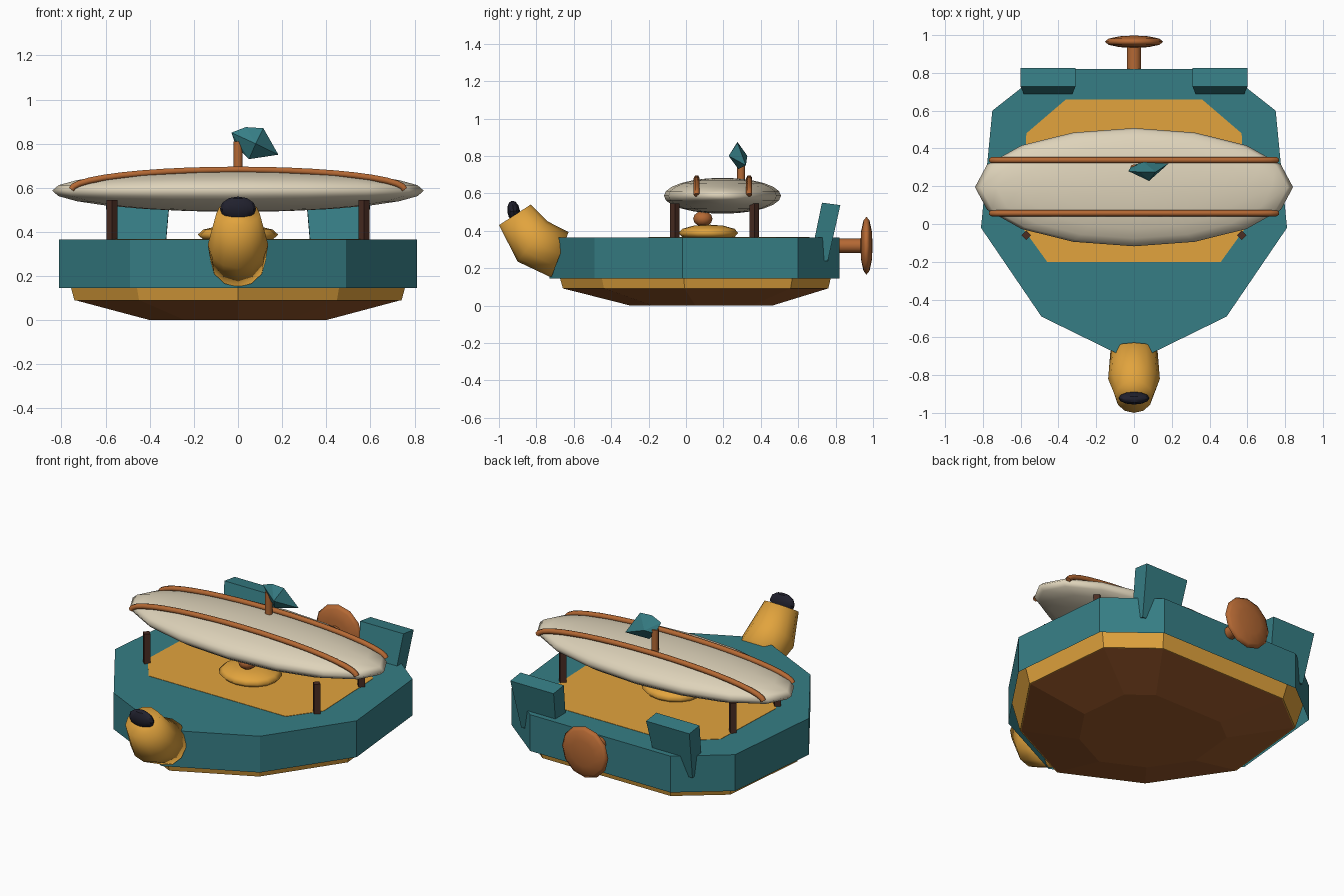
import bpy, bmesh, math
from mathutils import Vector, Matrix

if "Cube" in bpy.data.objects:
    bpy.data.objects.remove(bpy.data.objects["Cube"])


def material(name, rgb):
    m = bpy.data.materials.new(name)
    m.diffuse_color = (*rgb, 1)
    m.use_nodes = True
    m.node_tree.nodes["Principled BSDF"].inputs["Base Color"].default_value = m.diffuse_color
    return m


TEAL = material("teal", (0.037, 0.208, 0.235))
ORANGE = material("golden_orange", (0.76, 0.37, 0.047))
CREAM = material("cream", (0.73, 0.65, 0.49))
COPPER = material("copper", (0.46, 0.14, 0.034))
BROWN = material("keel_brown", (0.34, 0.104, 0.025))
DARK = material("post_brown", (0.07, 0.026, 0.017))
BLACK = material("near_black", (0.015, 0.015, 0.027))


def finish(bm, name, mat, smooth=None):
    bmesh.ops.recalc_face_normals(bm, faces=bm.faces)
    me = bpy.data.meshes.new(name)
    bm.to_mesh(me)
    bm.free()
    ob = bpy.data.objects.new(name, me)
    bpy.context.collection.objects.link(ob)
    me.materials.append(mat)
    if smooth:
        bpy.ops.object.select_all(action='DESELECT')
        bpy.context.view_layer.objects.active = ob
        ob.select_set(True)
        bpy.ops.object.shade_smooth_by_angle(angle=math.radians(smooth))
    return ob


def loft(name, rings, mat, smooth=None, first_cap=True):
    """Skin a list of closed rings and cap the ends."""
    bm = bmesh.new()
    rows = [[bm.verts.new(p) for p in r] for r in rings]
    n = len(rows[0])
    for a, b in zip(rows, rows[1:]):
        for i in range(n):
            bm.faces.new((a[i], a[(i + 1) % n], b[(i + 1) % n], b[i]))
    if first_cap:
        bm.faces.new(rows[0])
    bm.faces.new(rows[-1])
    return finish(bm, name, mat, smooth)


def ellipsoid(name, center, radii, mat, seg, rings, axis_rot=None, smooth=180):
    bm = bmesh.new()
    bmesh.ops.create_uvsphere(bm, u_segments=seg, v_segments=rings, radius=1)
    rot = axis_rot or Matrix.Identity(4)
    bm.transform(Matrix.Translation(center) @ rot @ Matrix.Diagonal((*radii, 1)))
    return finish(bm, name, mat, smooth)


def rod(name, a, b, r, mat, seg=8):
    a, b = Vector(a), Vector(b)
    d = b - a
    bm = bmesh.new()
    bmesh.ops.create_cone(bm, cap_ends=True, segments=seg, radius1=r, radius2=r, depth=d.length)
    bm.transform(Matrix.Translation((a + b) / 2) @ d.to_track_quat('Z', 'Y').to_matrix().to_4x4())
    return finish(bm, name, mat, 50)


# Hull: one faceted outline scaled to different heights
half = [(0.49, -0.49), (0.81, -0.02), (0.75, 0.60), (0.47, 0.82)]
outline = [(0, -0.73)] + half + [(-x, y) for x, y in reversed(half)]


def hull_ring(z, s=1.0, dy=0.0):
    return [(x * s, y * s + dy, z) for x, y in outline]


# Teal band is a shell open below, the golden hull rises inside it
loft("hull_band", [hull_ring(0.145), hull_ring(0.365)], TEAL, first_cap=False)
loft("hull_trim", [hull_ring(0.09, 0.915, 0.01), hull_ring(0.30, 0.985, 0.003)], ORANGE)
loft("keel", [hull_ring(0, 0.49, 0.06), hull_ring(0.091, 0.912, 0.01)], BROWN)

# Deck panel
dhalf = [(0.46, -0.20), (0.59, -0.02), (0.57, 0.48), (0.36, 0.66)]
deck = dhalf + [(-x, y) for x, y in reversed(dhalf)]
loft("deck_panel", [[(x, y, z) for x, y in deck] for z in (0.362, 0.367)], ORANGE)

# Round table and knob on the deck
ellipsoid("deck_dome", (0, 0.12, 0.388), (0.182, 0.16, 0.045), ORANGE, 16, 6)
ellipsoid("deck_knob", (0, 0.09, 0.464), (0.052, 0.052, 0.041), COPPER, 12, 6)

# Posts and tail fins, mirrored left and right
for side, sx in (("right", 1), ("left", -1)):
    for place, y in (("front", -0.06), ("rear", 0.365)):
        rod(f"{place}_{side}_post", (sx * 0.57, y, 0.34), (sx * 0.57, y, 0.545), 0.025, DARK, 4)
    # fin profile rows: y, z, inset of the side faces
    prof = [(0.727, 0.55, 0), (0.825, 0.537, 0), (0.758, 0.237, 0.026), (0.665, 0.25, 0.026)]
    loft(f"{side}_tail_fin", [[(sx * (x + d * i), y, z) for y, z, i in prof]
                              for x, d in ((0.31, 1), (0.60, -1))], TEAL)

# Bow neck: bent tube from side-profile edges (lower point, upper point, half width)
sections = [((-0.72, 0.15), (-0.628, 0.393), 0.125),
            ((-0.90, 0.235), (-0.74, 0.45), 0.137),
            ((-1.0, 0.43), (-0.83, 0.54), 0.098)]
rings = []
for lo, hi, rx in sections:
    lo, hi = Vector(lo), Vector(hi)
    mid, up = (lo + hi) / 2, (hi - lo) / 2
    ring = []
    for i in range(12):
        t = math.tau * i / 12
        p = mid + up * math.cos(t)
        ring.append((rx * math.sin(t), p.x, p.y))
    rings.append(ring)
loft("bow_neck", rings, ORANGE, 180)
ellipsoid("bow_tip", (0, -0.922, 0.505), (0.082, 0.034, 0.056), BLACK, 12, 6,
          Matrix.Rotation(math.radians(8), 4, 'X'), 30)

# Canopy balloon and its two straps
ellipsoid("canopy", (0, 0.195, 0.587), (0.842, 0.313, 0.096), CREAM, 16, 12)
for name, y in (("front_strap", 0.057), ("rear_strap", 0.338)):
    cu = bpy.data.curves.new(name, 'CURVE')
    cu.dimensions = '3D'
    cu.bevel_depth = 0.016
    cu.bevel_resolution = 1
    cu.use_fill_caps = True
    sp = cu.splines.new('POLY')
    n = 20
    sp.points.add(n)
    for i, p in enumerate(sp.points):
        t = math.pi * i / n
        p.co = (0.755 * math.cos(t), y, 0.592 + 0.09 * math.sin(t), 1)
    sp.use_smooth = True
    cu.materials.append(COPPER)
    bpy.context.collection.objects.link(bpy.data.objects.new(name, cu))

# Mast with a faceted pennant
rod("mast", (0, 0.295, 0.62), (0, 0.295, 0.81), 0.021, COPPER)
bm = bmesh.new()
for p in [(-0.03, 0.28, 0.85), (0.035, 0.275, 0.875), (0.115, 0.275, 0.87), (0.183, 0.32, 0.75),
          (0.05, 0.28, 0.73), (0.08, 0.228, 0.80), (0.05, 0.328, 0.80), (-0.01, 0.31, 0.79)]:
    bm.verts.new(p)
bmesh.ops.convex_hull(bm, input=bm.verts)
finish(bm, "pennant", TEAL)

# Stern shaft and propeller disc
rod("stern_shaft", (0, 0.80, 0.32), (0, 0.96, 0.32), 0.038, COPPER, 12)
ellipsoid("propeller_disc", (0, 0.965, 0.32), (0.155, 0.155, 0.033), COPPER, 12, 6,
          Matrix.Rotation(math.radians(90), 4, 'X'))
